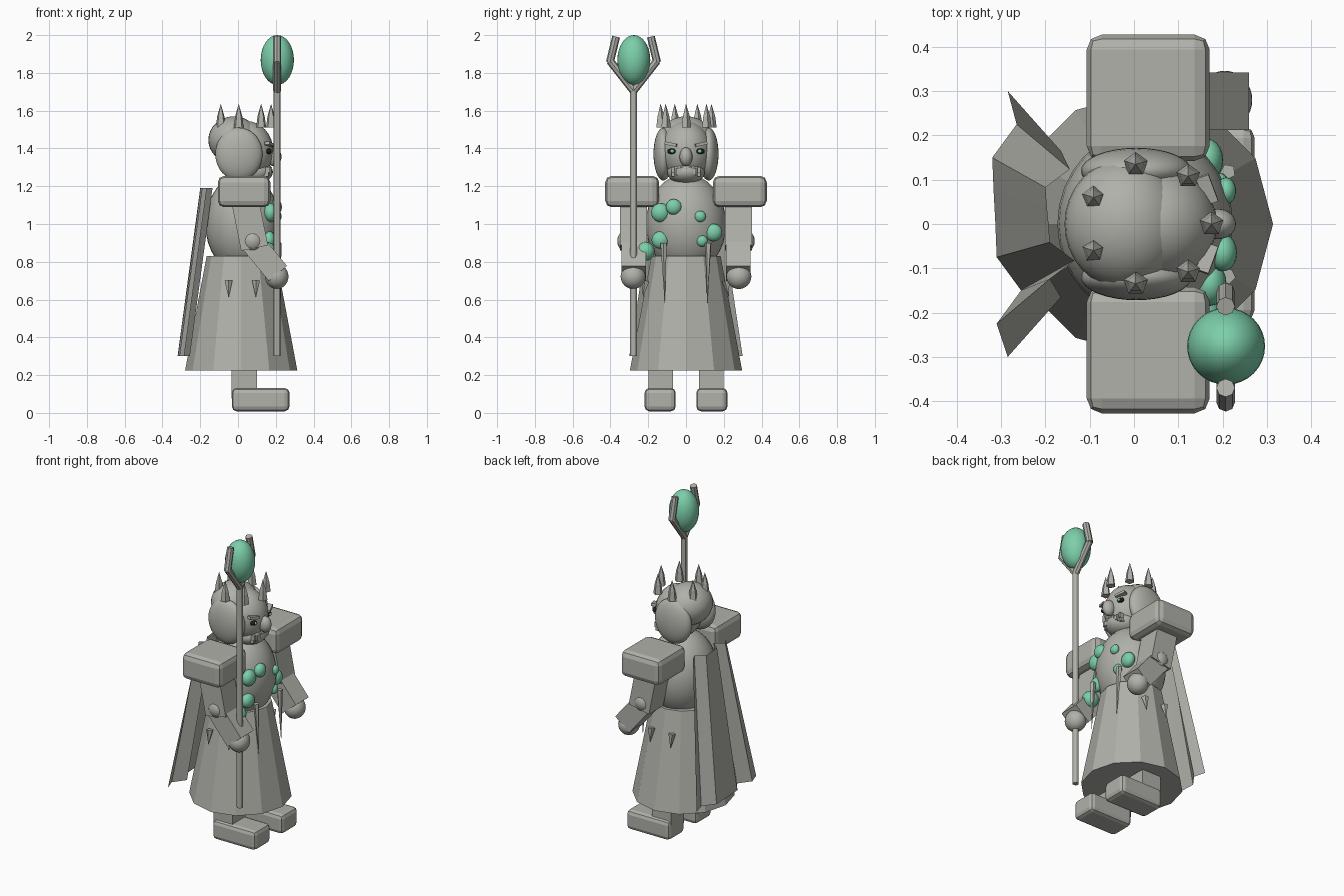
import bpy, bmesh, math
from mathutils import Vector, Matrix

if "Cube" in bpy.data.objects:
    bpy.data.objects.remove(bpy.data.objects["Cube"])


def material(name, rgb):
    m = bpy.data.materials.new(name)
    m.diffuse_color = (*rgb, 1)
    m.use_nodes = True
    m.node_tree.nodes["Principled BSDF"].inputs["Base Color"].default_value = m.diffuse_color
    return m


STONE = material("stone_grey", (0.44, 0.44, 0.405))
GREEN = material("jade_green", (0.20, 0.62, 0.40))
BLACK = material("eye_black", (0.012, 0.012, 0.012))


def finish(name, bm, mat, smooth=False):
    me = bpy.data.meshes.new(name)
    bmesh.ops.recalc_face_normals(bm, faces=bm.faces)
    bm.to_mesh(me)
    bm.free()
    me.materials.append(mat)
    ob = bpy.data.objects.new(name, me)
    bpy.context.collection.objects.link(ob)
    if smooth:
        for p in me.polygons:
            p.use_smooth = True
    return ob


def ball(name, c, r, mat=STONE, seg=32):
    bm = bmesh.new()
    bmesh.ops.create_uvsphere(bm, u_segments=seg, v_segments=seg // 2, radius=1)
    bmesh.ops.scale(bm, vec=r, verts=bm.verts)
    bmesh.ops.translate(bm, vec=c, verts=bm.verts)
    return finish(name, bm, mat, True)


def box(name, c, size, bevel=0.0, rot=None, mat=STONE):
    bm = bmesh.new()
    bmesh.ops.create_cube(bm, size=1)
    bmesh.ops.scale(bm, vec=size, verts=bm.verts)
    if bevel:
        bmesh.ops.bevel(bm, geom=bm.edges[:], offset=bevel, segments=2,
                        profile=0.5, affect='EDGES')
    bm.transform(Matrix.Translation(c) @ (rot or Matrix()))
    return finish(name, bm, mat)


def rod(name, a, b, r1, r2, sides=12, mat=STONE, smooth=False):
    a, b = Vector(a), Vector(b)
    bm = bmesh.new()
    bmesh.ops.create_cone(bm, cap_ends=True, segments=sides, radius1=r1, radius2=r2,
                          depth=(b - a).length)
    q = Vector((0, 0, 1)).rotation_difference(b - a).to_matrix().to_4x4()
    bm.transform(Matrix.Translation((a + b) / 2) @ q)
    ob = finish(name, bm, mat)
    if smooth:
        bpy.context.view_layer.objects.active = ob
        ob.select_set(True)
        bpy.ops.object.shade_smooth_by_angle()
        ob.select_set(False)
    return ob


# skirt: open twelve-sided robe with a floor
rod("skirt", (0.017, 0, 0.225), (0.017, 0, 0.83), 0.297, 0.183)

# torso, with jade studs sunk into its surface
BC, BR = Vector((0.025, 0, 1.0)), Vector((0.198, 0.213, 0.265))
ball("torso", BC, BR)
studs = [(-0.135, 1.06, 0.05), (-0.065, 1.09, 0.042), (0.075, 1.04, 0.03),
         (0.145, 0.955, 0.047), (0.085, 0.91, 0.03), (-0.135, 0.915, 0.047)]
for y, z, r in studs:
    k = 1 - (y / BR.y) ** 2 - ((z - BC.z) / BR.z) ** 2
    x = BC.x + BR.x * math.sqrt(max(k, 0))
    ball("chest_stud", (x, y, z), (r * 0.75, r, r), GREEN, 20)
ball("wrist_stud", (0.15, -0.215, 0.855), (0.05, 0.05, 0.05), GREEN, 20)

# limbs, built for each side
tilt_up = Matrix.Rotation(-0.2, 4, 'Y')
tilt_fore = Matrix.Rotation(-0.69, 4, 'Y')
for s in (-1, 1):
    box("foot", (0.12, s * 0.137, 0.07), (0.305, 0.165, 0.123), 0.025)
    box("leg", (0.033, s * 0.134, 0.2), (0.135, 0.128, 0.25))
    box("shoulder_pad", (0.032, s * 0.285, 1.172), (0.278, 0.285, 0.166), 0.034)
    box("upper_arm", (0.06, s * 0.278, 1.01), (0.145, 0.145, 0.28), rot=tilt_up)
    ball("elbow", (0.077, s * 0.3, 0.91), (0.064, 0.064, 0.064))
    box("forearm", (0.14, s * 0.277, 0.825), (0.125, 0.13, 0.225), rot=tilt_fore)
    ball("hand", (0.205, s * 0.28, 0.722), (0.062, 0.066, 0.066))
    # hanging robe thorns
    rod("front_thorn", (0.212, s * 0.118, 0.9), (0.226, s * 0.112, 0.575), 0.018, 0.0, 5)
    for x in (-0.05, 0.095):
        rod("side_thorn", (x, s * 0.212, 0.70), (x, s * 0.228, 0.61), 0.022, 0.0, 5)

# pleated cape, narrower at the top
cape_x = [-.285, -.265, -.32, -.317, -.313, -.31, -.255, -.31, -.285]
bm = bmesh.new()
rows = []
for t in (0, 1):
    rows.append([bm.verts.new((x + 0.12 * t, (0.3 - 0.075 * i) * (1 - 0.45 * t), 0.3 + 0.89 * t))
                 for i, x in enumerate(cape_x)])
for i in range(len(cape_x) - 1):
    bm.faces.new((rows[0][i], rows[0][i + 1], rows[1][i + 1], rows[1][i]))
finish("cape", bm, STONE)

# head and hair
ball("head", (0.045, 0, 1.385), (0.142, 0.135, 0.16))
ball("jaw", (0.075, 0, 1.275), (0.11, 0.1, 0.065))
ball("hair_cap", (-0.022, 0, 1.445), (0.135, 0.146, 0.125))
ball("nose", (0.19, 0, 1.356), (0.04, 0.034, 0.05))
for s in (-1, 1):
    ball("hair_lobe", (0.005, s * 0.12, 1.37), (0.125, 0.052, 0.14))
    ball("eye", (0.162, s * 0.073, 1.385), (0.016, 0.026, 0.015), BLACK, 16)
    ball("pupil", (0.174, s * 0.073, 1.385), (0.008, 0.011, 0.009), GREEN, 12)
    rot = Matrix.Rotation(s * 0.2, 4, 'X') @ Matrix.Rotation(s * 0.35, 4, 'Z')
    box("brow", (0.165, s * 0.078, 1.422), (0.03, 0.065, 0.016), rot=rot)

# two uneven rows of teeth
for i in range(7):
    y = (i - 3) * 0.023
    x = 0.168 - 2.2 * y * y
    box("tooth", (x, y, 1.288 - 0.007 * (i % 2)), (0.025, 0.016, 0.03))
    box("lower_tooth", (x - 0.008, y, 1.262 + 0.006 * (i % 2)), (0.025, 0.016, 0.02))

# seven crown spikes in a ring
for i in range(7):
    a = i * math.tau / 7
    x, y = 0.035 + 0.14 * math.cos(a), 0.138 * math.sin(a)
    rod("crown_spike_base", (x, y, 1.51), (x, y, 1.57), 0.028, 0.02, 5)
    rod("crown_spike_tip", (x, y, 1.57), (x, y, 1.637), 0.02, 0.0, 5)

# staff with forked prongs holding a jade orb
SX, SY = 0.207, -0.278
rod("staff", (SX, SY, 0.3), (SX, SY, 1.72), 0.018, 0.018, 12, smooth=True)
for s in (-1, 1):
    bend = (SX, SY + s * 0.125, 1.865)
    rod("prong_lower", (SX, SY, 1.705), bend, 0.021, 0.021, 8)
    rod("prong_upper", (SX, bend[1], 1.855), (SX, SY + s * 0.092, 1.992), 0.021, 0.021, 8)
ball("staff_orb", (0.208, SY + 0.002, 1.868), (0.088, 0.087, 0.132), GREEN)
